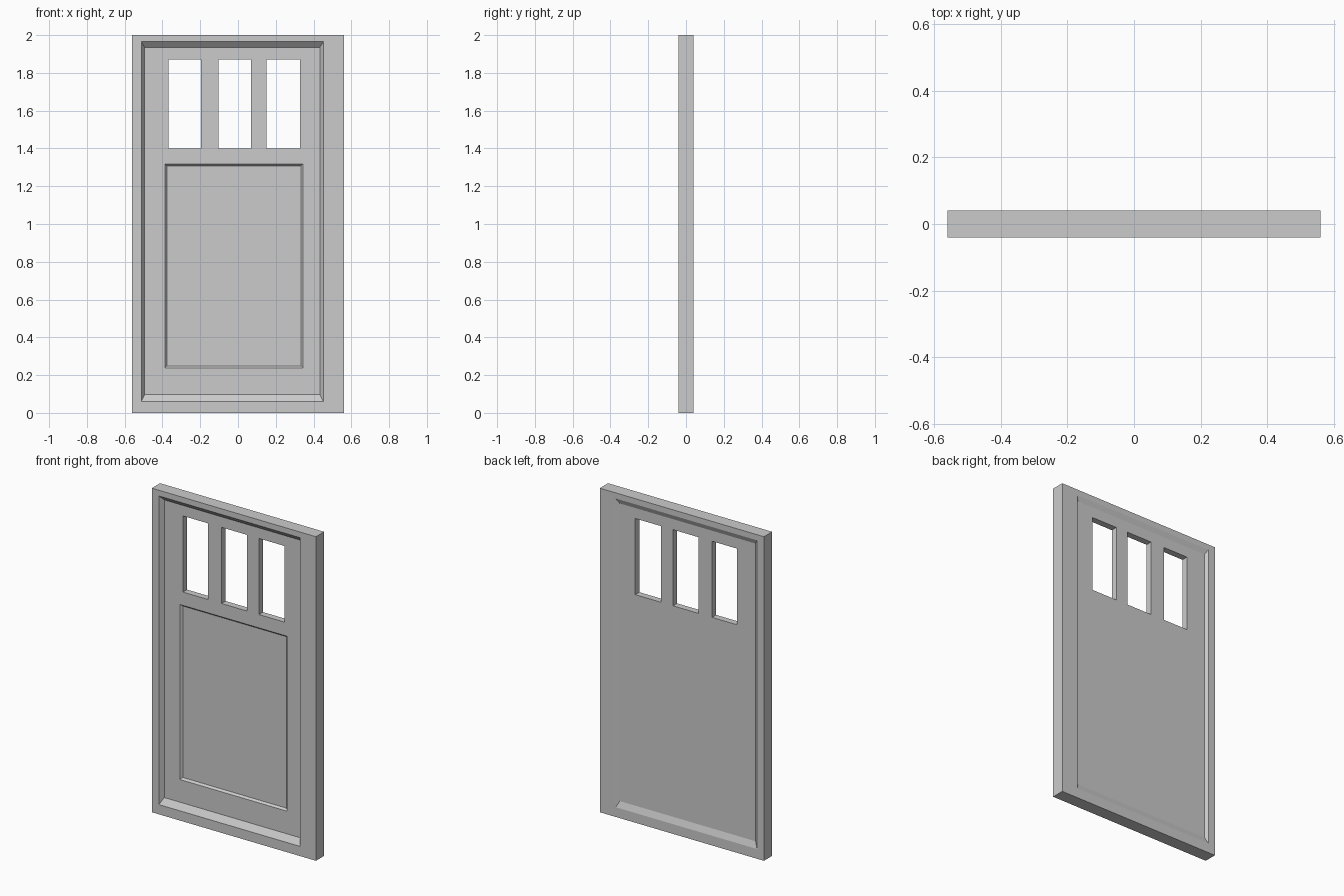
import bpy

if "Cube" in bpy.data.objects:
    bpy.data.objects.remove(bpy.data.objects["Cube"])

HALF = 0.04  # half the slab thickness


def prism(name, rect_a, ya, rect_b, yb):
    """Solid between two upright rectangles (x0, x1, z0, z1) at depths ya < yb."""
    verts = []
    for (x0, x1, z0, z1), y in ((rect_a, ya), (rect_b, yb)):
        verts += [(x0, y, z0), (x1, y, z0), (x1, y, z1), (x0, y, z1)]
    faces = [(0, 1, 2, 3), (7, 6, 5, 4)]
    faces += [(i, i + 4, (i + 1) % 4 + 4, (i + 1) % 4) for i in range(4)]
    me = bpy.data.meshes.new(name)
    me.from_pydata(verts, [], faces)
    ob = bpy.data.objects.new(name, me)
    bpy.context.collection.objects.link(ob)
    return ob


def cut(target, cutter):
    cutter.hide_render = True
    mod = target.modifiers.new(cutter.name, 'BOOLEAN')
    mod.operation = 'DIFFERENCE'
    mod.solver = 'EXACT'
    mod.object = cutter
    bpy.context.view_layer.objects.active = target
    bpy.ops.object.modifier_apply(modifier=mod.name)
    bpy.data.objects.remove(cutter, do_unlink=True)


def sloped_recess(target, name, rim, floor, y_rim, y_floor):
    """Sink a recess with sloping walls, starting slightly outside the rim."""
    over = tuple(r + 0.5 * (r - f) for r, f in zip(rim, floor))
    y_over = y_rim + 0.5 * (y_rim - y_floor)
    ends = sorted([(y_over, over), (y_floor, floor)])
    cut(target, prism(name, ends[0][1], ends[0][0], ends[1][1], ends[1][0]))


# Door slab with frame
slab = (-0.56, 0.56, 0.0, 2.0)
door = prism("door", slab, -HALF, slab, HALF)

# Leaf set back inside the frame on both faces
rim = (-0.512, 0.452, 0.06, 1.965)
leaf = (-0.494, 0.433, 0.098, 1.935)
FRONT, BACK = -0.013, 0.027
sloped_recess(door, "front_recess", rim, leaf, -HALF, FRONT)
sloped_recess(door, "back_recess", rim, leaf, HALF, BACK)

# Sunken lower panel, front only
sloped_recess(door, "lower_panel", (-0.387, 0.344, 0.238, 1.318),
              (-0.376, 0.333, 0.249, 1.307), FRONT, FRONT + 0.012)

# Three open windows
for i, (x0, x1) in enumerate([(-0.367, -0.197), (-0.103, 0.07), (0.152, 0.328)]):
    win = (x0, x1, 1.40, 1.87)
    cut(door, prism(f"window_{i}", win, -0.1, win, 0.1))
